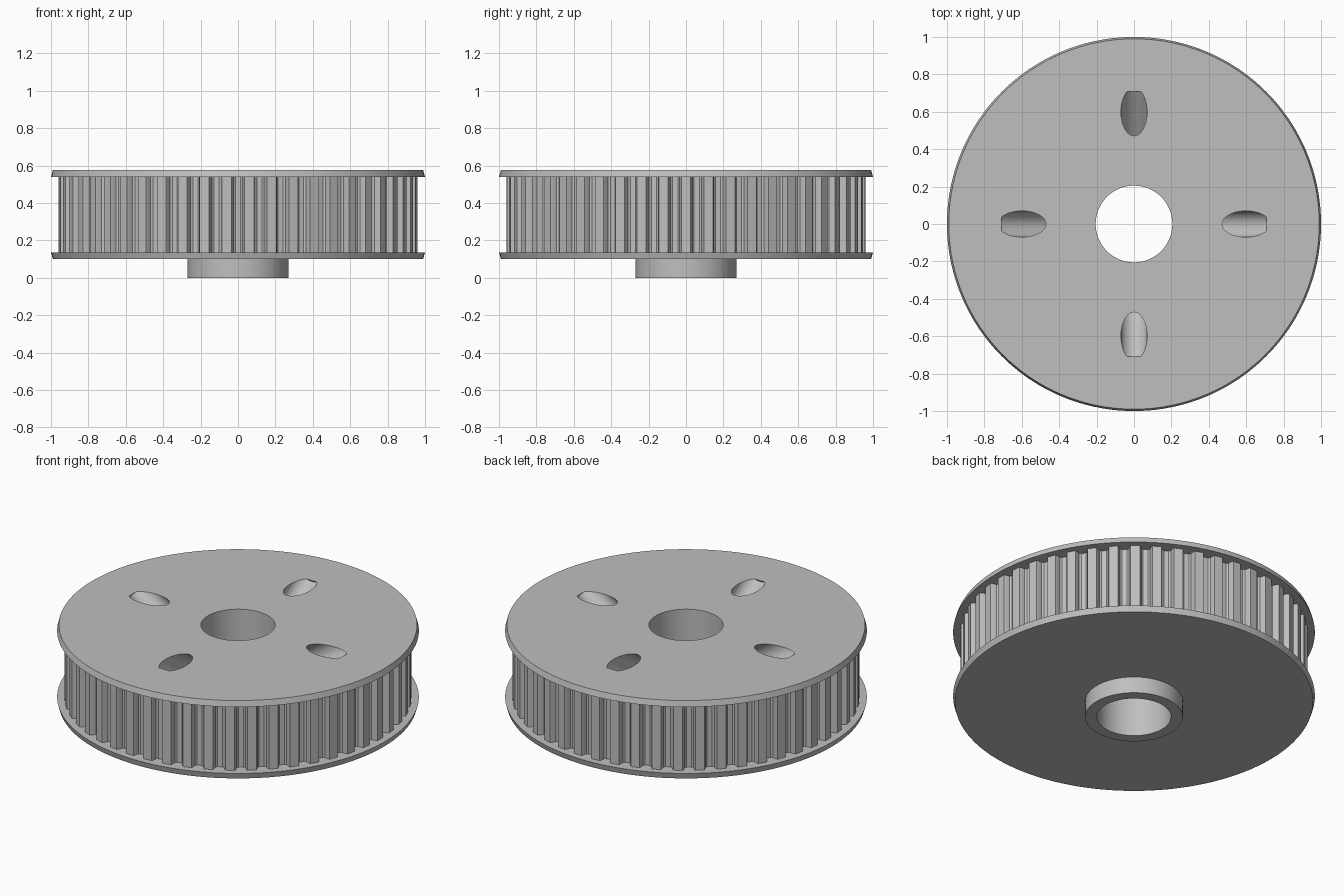
import bpy
import bmesh
from math import cos, sin, pi, radians
from mathutils import Matrix, Vector

default = bpy.data.objects.get("Cube")
if default:
    bpy.data.objects.remove(default, do_unlink=True)

steel = bpy.data.materials.new("grey metal")
steel.use_nodes = True
GREY = (0.52, 0.52, 0.52, 1)
steel.diffuse_color = GREY
steel.node_tree.nodes["Principled BSDF"].inputs["Base Color"].default_value = GREY

TEETH = 50
PITCH = 2 * pi / TEETH
# one tooth: (fraction of pitch from tooth centre, radius)
TOOTH = [(-0.38, 0.918), (-0.29, 0.926), (-0.25, 0.95), (-0.21, 0.96),
         (0.21, 0.96), (0.25, 0.95), (0.29, 0.926), (0.38, 0.918)]
OUTLINE = [((i + f) * PITCH, r) for i in range(TEETH) for f, r in TOOTH]

# closed cross-section of the pulley: (radius, height), None follows the teeth
BORE, HUB, RIM = 0.205, 0.27, 1.0
SECTION = [(BORE, 0), (HUB, 0), (HUB, 0.1), (RIM - 0.01, 0.1), (RIM, 0.135),
           (None, 0.135), (None, 0.54),
           (RIM, 0.54), (RIM - 0.01, 0.575), (BORE, 0.575)]


def new_object(name, bm):
    bmesh.ops.recalc_face_normals(bm, faces=bm.faces)
    mesh = bpy.data.meshes.new(name)
    bm.to_mesh(mesh)
    bm.free()
    mesh.materials.append(steel)
    obj = bpy.data.objects.new(name, mesh)
    bpy.context.collection.objects.link(obj)
    return obj


# hub, flanges, toothed drum and bore as one solid
bm = bmesh.new()
rings = []
for radius, z in SECTION:
    rings.append([bm.verts.new(((radius or tooth_r) * cos(a), (radius or tooth_r) * sin(a), z))
                  for a, tooth_r in OUTLINE])
count = len(OUTLINE)
for k, ring in enumerate(rings):
    after = rings[(k + 1) % len(rings)]
    for i in range(count):
        j = (i + 1) % count
        bm.faces.new((ring[i], ring[j], after[j], after[i]))
pulley = new_object("toothed_pulley", bm)

# four slanted screw holes running down into the bore
SLANT = radians(33)
axis = Vector((cos(SLANT), 0, sin(SLANT)))
start = Vector((0.6, 0, 0.575))
near, far = -0.596, 0.092
bm = bmesh.new()
for q in range(4):
    place = (Matrix.Rotation(q * pi / 2, 4, "Z")
             @ Matrix.Translation(start + axis * (near + far) / 2)
             @ Matrix.Rotation(pi / 2 - SLANT, 4, "Y"))
    bmesh.ops.create_cone(bm, cap_ends=True, segments=48, radius1=0.07, radius2=0.07,
                          depth=far - near, matrix=place)
cutter = new_object("screw_hole_cutter", bm)
cutter.hide_render = True

cut = pulley.modifiers.new("screw holes", "BOOLEAN")
cut.operation = "DIFFERENCE"
cut.solver = "EXACT"
cut.use_self = True
cut.object = cutter

# apply the cut and drop the helper
bpy.context.view_layer.update()
graph = bpy.context.evaluated_depsgraph_get()
finished = bpy.data.meshes.new_from_object(pulley.evaluated_get(graph))
pulley.modifiers.clear()
pulley.data = finished
bpy.data.objects.remove(cutter, do_unlink=True)

bpy.ops.object.select_all(action="DESELECT")
pulley.select_set(True)
bpy.context.view_layer.objects.active = pulley
bpy.ops.object.shade_smooth_by_angle(angle=radians(30))
